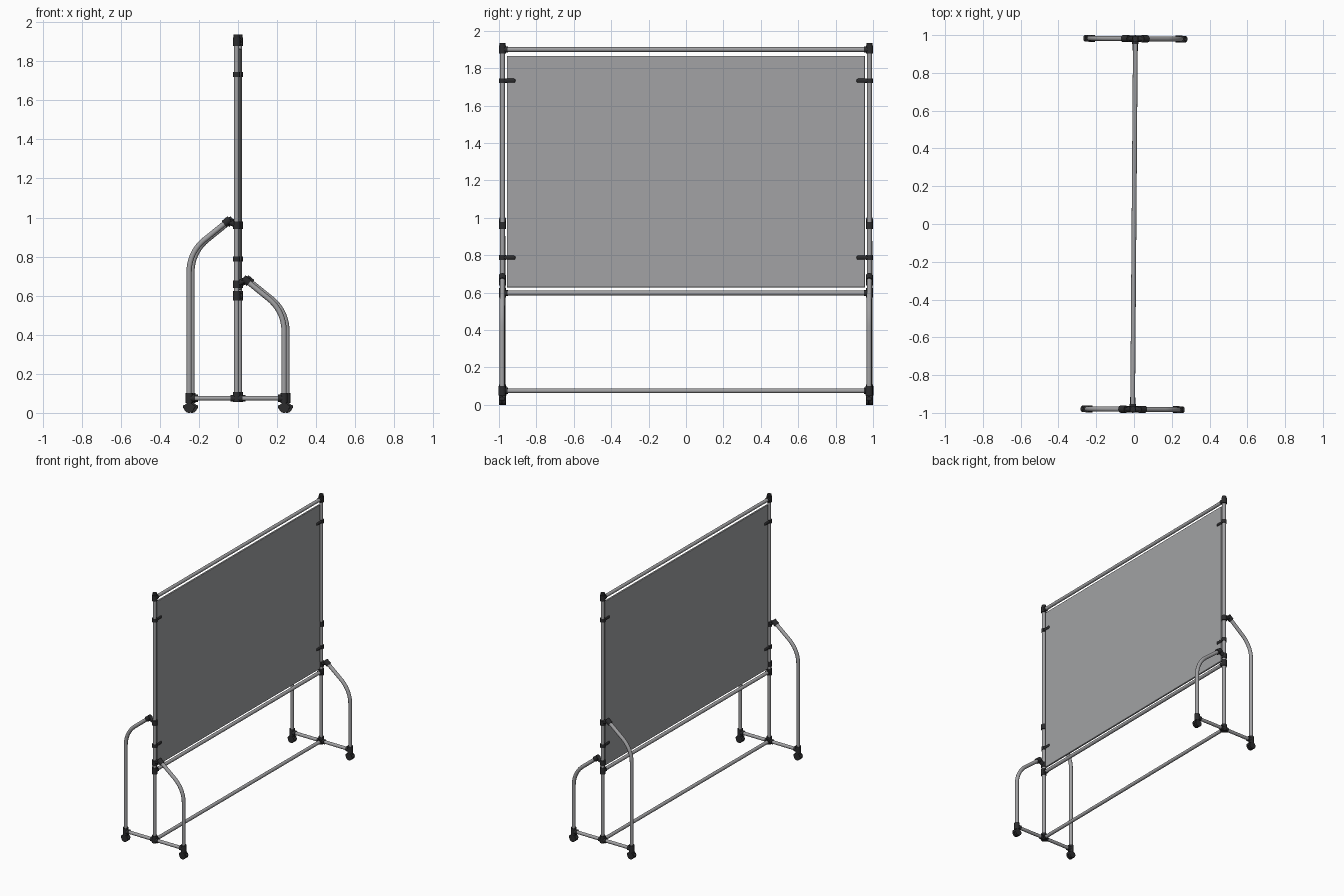
import bpy, math
from mathutils import Vector, Matrix

if "Cube" in bpy.data.objects:
    bpy.data.objects.remove(bpy.data.objects["Cube"])


def material(name, rgb):
    m = bpy.data.materials.new(name)
    m.diffuse_color = (*rgb, 1)
    m.use_nodes = True
    m.node_tree.nodes["Principled BSDF"].inputs["Base Color"].default_value = m.diffuse_color
    return m


GREY = material("grey_metal", (0.36, 0.36, 0.37))
BOARD = material("board_grey", (0.36, 0.365, 0.375))
BLACK = material("black_plastic", (0.025, 0.025, 0.027))

POST_Y = 0.981      # distance of the posts from the centre
LEG_X = 0.243       # distance of the outer legs from the posts
BAR_Z = 0.075       # height of the bottom bars
R, SLEEVE = 0.0135, 0.019


def finish(ob, name, mat, angle=35):
    ob.name = name
    ob.data.materials.clear()
    ob.data.materials.append(mat)
    bpy.ops.object.select_all(action='DESELECT')
    ob.select_set(True)
    bpy.context.view_layer.objects.active = ob
    bpy.ops.object.shade_smooth_by_angle(angle=math.radians(angle))
    return ob


def rod(name, a, b, r, mat, sides=20):
    a, b = Vector(a), Vector(b)
    d = b - a
    bpy.ops.mesh.primitive_cylinder_add(vertices=sides, radius=r, depth=d.length)
    ob = bpy.context.object
    ob.matrix_world = (Matrix.Translation((a + b) / 2)
                       @ d.to_track_quat('Z', 'Y').to_matrix().to_4x4())
    return finish(ob, name, mat)


def box(name, loc, size, mat, bevel):
    bpy.ops.mesh.primitive_cube_add(size=1, location=loc)
    ob = bpy.context.object
    ob.scale = size
    bpy.ops.object.transform_apply(location=False, rotation=False, scale=True)
    mod = ob.modifiers.new("rounded", 'BEVEL')
    mod.width, mod.segments = bevel, 3
    return finish(ob, name, mat)


def tube_path(name, pts, r, mat):
    cu = bpy.data.curves.new(name, 'CURVE')
    cu.dimensions = '3D'
    cu.bevel_depth, cu.bevel_resolution, cu.use_fill_caps = r, 4, True
    sp = cu.splines.new('POLY')
    sp.points.add(len(pts) - 1)
    for p, q in zip(sp.points, pts):
        p.co = (*q, 1)
    ob = bpy.data.objects.new(name, cu)
    bpy.context.collection.objects.link(ob)
    bpy.ops.object.select_all(action='DESELECT')
    ob.select_set(True)
    bpy.context.view_layer.objects.active = ob
    bpy.ops.object.convert(target='MESH')
    return finish(bpy.context.object, name, mat)


def bent_leg(side, y, tip_z):
    """Upright tube that bends inward and ends at a swivel joint on the post."""
    ang = math.radians(39)
    tip = Vector((side * 0.045, y, tip_z))
    corner = Vector((side * LEG_X, y, tip_z - (LEG_X - 0.045) * math.tan(ang)))
    slope = (tip - corner).normalized()
    t = 0.1
    p0, p2 = corner - Vector((0, 0, t)), corner + slope * t
    # circular bend tangent to both straight runs
    turn = math.pi / 2 - ang
    rad = t / math.tan(turn / 2)
    centre = p0 - Vector((side * rad, 0, 0))
    arc = [centre + rad * Vector((side * math.cos(turn * i / 12), 0, math.sin(turn * i / 12)))
           for i in range(13)]
    pts = [Vector((side * LEG_X, y, BAR_Z))] + arc + [tip]
    tube_path("bent_leg", pts, R, GREY)
    # swivel joint: angled socket, pivot and post sleeve
    rod("leg_socket", tip - slope * 0.025, tip + slope * 0.014, SLEEVE, BLACK)
    z = tip_z - 0.022
    rod("leg_clamp", (0, y, z - 0.02), (0, y, z + 0.018), SLEEVE, BLACK)
    rod("leg_pivot", (0, y, z), tip, 0.015, BLACK)


def caster(x, y):
    # corner fitting
    rod("corner_fitting_upright", (x, y, 0.05), (x, y, 0.102), SLEEVE, BLACK)
    s = 1 if x > 0 else -1
    rod("corner_fitting_side", (x, y, BAR_Z), (x - s * 0.03, y, BAR_Z), SLEEVE * 0.95, BLACK)
    # wheel with hood
    rod("caster_stem", (x, y, 0.02), (x, y, 0.055), 0.011, BLACK)
    for dy in (-0.0095, 0.0095):
        w = rod("caster_wheel", (x, y + dy - 0.0075, 0.026), (x, y + dy + 0.0075, 0.026),
                0.026, BLACK, 24)
    box("caster_hood", (x, y, 0.031), (0.064, 0.03, 0.02), BLACK, 0.008)


# two mirrored end frames
for s in (-1, 1):
    y = s * POST_Y
    rod("post", (0, y, 0.06), (0, y, 1.925), R, GREY)
    rod("post_cap", (0, y, 1.915), (0, y, 1.936), 0.015, BLACK)
    rod("foot_bar", (-LEG_X, y, BAR_Z), (LEG_X, y, BAR_Z), R * 0.9, GREY)
    bent_leg(-1, y, 0.983)
    bent_leg(1, y, 0.681)
    for x in (-LEG_X, LEG_X):
        caster(x, y)

    # fittings where the crossbars meet the post
    for z, lo, hi in ((1.9, 1.878, 1.922), (0.598, 0.575, 0.624), (BAR_Z, 0.056, 0.108)):
        rod("post_fitting", (0, y, lo), (0, y, hi), SLEEVE, BLACK)
        rod("crossbar_fitting", (0, y, z), (0, y - s * 0.028, z), SLEEVE * 0.9, BLACK)
    rod("foot_fitting", (-0.03, y, BAR_Z), (0.03, y, BAR_Z), SLEEVE * 0.9, BLACK)

    # board clips
    for z in (1.733, 0.787):
        rod("clip_ring", (0, y, z - 0.013), (0, y, z + 0.013), 0.018, BLACK)
        box("clip_arm", (0, s * 0.947, z), (0.028, 0.07, 0.022), BLACK, 0.008)

# crossbars
for z in (1.9, 0.598, BAR_Z):
    rod("crossbar", (0, -POST_Y, z), (0, POST_Y, z), R * 0.93, GREY)

# board panel
box("board_panel", (0, 0, 1.247), (0.014, 1.915, 1.238), BOARD, 0.004)

# the whole stand is turned very slightly
bpy.context.view_layer.update()
turn = Matrix.Rotation(-0.0075, 4, 'Z')
for ob in bpy.context.scene.objects:
    ob.matrix_world = turn @ ob.matrix_world
